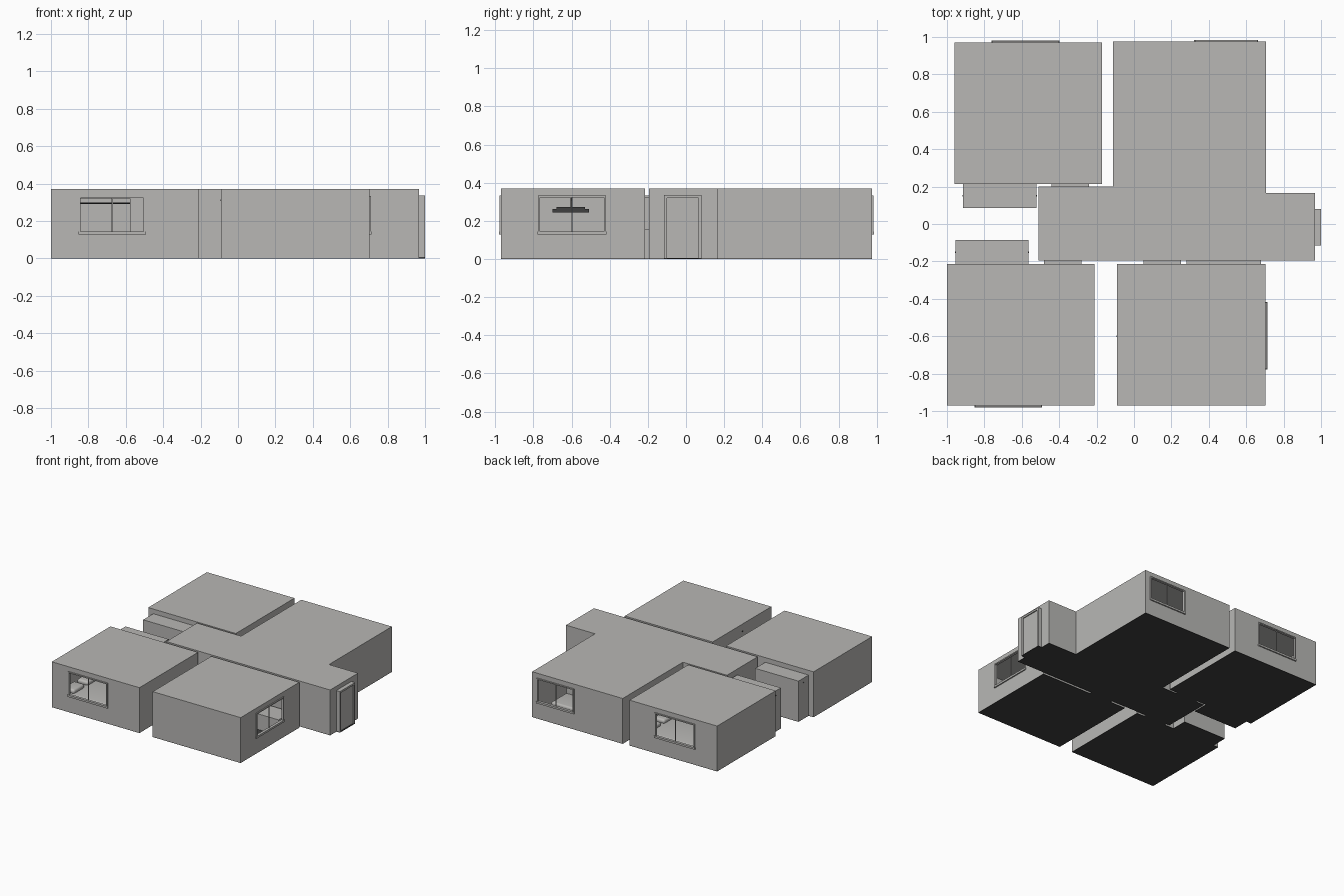
import bpy, bmesh, math
from mathutils import Matrix

if "Cube" in bpy.data.objects:
    bpy.data.objects.remove(bpy.data.objects["Cube"])

H = 0.37      # wall height
FL = 0.003    # floor plate thickness
T = 0.012     # wall thickness


def material(name, rgb):
    m = bpy.data.materials.new(name)
    m.diffuse_color = (*rgb, 1)
    m.use_nodes = True
    m.node_tree.nodes["Principled BSDF"].inputs["Base Color"].default_value = m.diffuse_color
    return m


WALL = material("warm grey", (0.48, 0.475, 0.46))
DARK = material("near black", (0.05, 0.05, 0.05))


def add_object(name, bm, mat):
    bmesh.ops.recalc_face_normals(bm, faces=bm.faces)
    me = bpy.data.meshes.new(name)
    bm.to_mesh(me)
    bm.free()
    me.materials.append(mat)
    ob = bpy.data.objects.new(name, me)
    bpy.context.collection.objects.link(ob)
    return ob


def prism(name, outline, z0, z1, mat=WALL):
    bm = bmesh.new()
    face = bm.faces.new([bm.verts.new((x, y, z0)) for x, y in outline])
    top = bmesh.ops.extrude_face_region(bm, geom=[face])["geom"]
    verts = [v for v in top if isinstance(v, bmesh.types.BMVert)]
    bmesh.ops.translate(bm, verts=verts, vec=(0, 0, z1 - z0))
    if not any(len(f.verts) == len(outline) and all(abs(v.co.z - z0) < 1e-6 for v in f.verts) for f in bm.faces):
        bmesh.ops.holes_fill(bm, edges=[e for e in bm.edges if e.is_boundary])
    return add_object(name, bm, mat)


def rect(x0, x1, y0, y1):
    return [(x0, y0), (x1, y0), (x1, y1), (x0, y1)]


def box(name, x0, x1, y0, y1, z0, z1, mat=WALL, bevel=0):
    ob = prism(name, rect(x0, x1, y0, y1), z0, z1, mat)
    if bevel:
        mod = ob.modifiers.new("soft edges", 'BEVEL')
        mod.width, mod.segments = bevel, 5
        for p in ob.data.polygons:
            p.use_smooth = True
    return ob


def rod(name, x0, x1, y, z, r, mat=DARK):
    bm = bmesh.new()
    rot = Matrix.Translation(((x0 + x1) / 2, y, z)) @ Matrix.Rotation(math.pi / 2, 4, 'Y')
    bmesh.ops.create_cone(bm, cap_ends=True, segments=10, radius1=r, radius2=r,
                          depth=x1 - x0, matrix=rot)
    return add_object(name, bm, mat)


def cut(ob, cutter):
    cutter.hide_render = True
    cutter.hide_viewport = False
    cutter.display_type = 'WIRE'
    mod = ob.modifiers.new("opening", 'BOOLEAN')
    mod.operation, mod.solver, mod.object = 'DIFFERENCE', 'EXACT', cutter


def room(name, outline, inner, height=H):
    """Hollow room with a roof, standing on a dark floor plate."""
    prism(name + "_floor", outline, 0, FL, DARK)
    shell = prism(name + "_walls", outline, FL, height)
    cut(shell, prism(name + "_hollow_cutter", inner, -0.1, height - T))
    return shell


def window(name, shell, along, a0, a1, plane, out, z0=0.132, z1=0.332):
    """Framed two-pane window; along is the wall direction, out its outward sign."""
    def part(label, b0, b1, d0, d1, c0, c1):
        p0, p1 = sorted((plane + out * d0, plane + out * d1))
        args = (b0, b1, p0, p1) if along == 'x' else (p0, p1, b0, b1)
        return box(name + label, *args, c0, c1)
    cut(shell, part("_cutter", a0 + 0.006, a1 - 0.006, -0.05, 0.05, z0 + 0.01, z1 - 0.006))
    w, m = 0.009, (a0 + a1) / 2
    part("_frame_left", a0, a0 + w, -T, 0.008, z0, z1)
    part("_frame_right", a1 - w, a1, -T, 0.008, z0, z1)
    part("_frame_top", a0, a1, -T, 0.008, z1 - w, z1)
    part("_sill", a0 - 0.003, a1 + 0.003, -T, 0.01, z0 - 0.004, z0 + 0.012)
    part("_mullion", m - 0.003, m + 0.003, -0.008, -0.002, z0, z1)


def bed(name, x0, x1, y0, y1, pillow_x):
    box(name + "_base", x0, x1, y0, y1, FL, 0.05)
    box(name + "_quilt", x0, x1, y0, y1, 0.045, 0.12, bevel=0.03)
    for i in (0.27, 0.73):
        yc = y0 + (y1 - y0) * i
        box(name + "_pillow", pillow_x - 0.05, pillow_x + 0.05, yc - 0.07, yc + 0.07,
            0.11, 0.15, bevel=0.018)


# The two bedrooms with their windows
nw = room("back_bedroom", rect(-0.96, -0.17, 0.215, 0.97),
          rect(-0.96 + T, -0.17 - T, 0.215 + T, 0.97 - T))
window("back_bedroom_window", nw, 'x', -0.76, -0.40, 0.97, 1)
sw = room("front_bedroom", rect(-1, -0.21, -0.97, -0.215),
          rect(-1 + T, -0.21 - T, -0.97 + T, -0.215 - T))
window("front_bedroom_window", sw, 'x', -0.85, -0.495, -0.97, -1)

# Lower closets, open to the bedrooms
for name, shell, x0, x1, s in (("back_closet", nw, -0.915, -0.522, 1),
                               ("front_closet", sw, -0.955, -0.565, -1)):
    y0, y1 = sorted((s * 0.085, s * 0.215))
    i0, i1 = sorted((s * 0.097, s * 0.25))
    closet = room(name, rect(x0, x1, y0, y1), rect(x0 + T, x1 - T, i0, i1), 0.332)
    cut(shell, box(name + "_opening_cutter", x0 + T, x1 - T, i0, i1, -0.1, 0.32))
    rod(name + "_rail", x0 - 0.003, x1 + 0.003, s * 0.15, 0.295, 0.004)

# Room in the front right corner
se = room("side_room", rect(-0.09, 0.703, -0.97, -0.215),
          rect(-0.09 + T, 0.703 - T, -0.97 + T, -0.215 - T))
window("side_room_window", se, 'y', -0.775, -0.42, 0.703, 1)

# Living room joined to the hallway
t = T
hall = room("living_room",
            [(-0.51, -0.195), (0.967, -0.195), (0.967, 0.165), (0.705, 0.165),
             (0.705, 0.975), (-0.112, 0.975), (-0.112, 0.2), (-0.51, 0.2)],
            [(-0.51 + t, -0.195 + t), (0.967 - t, -0.195 + t), (0.967 - t, 0.165 - t),
             (0.705 - t, 0.165 - t), (0.705 - t, 0.975 - t), (-0.112 + t, 0.975 - t),
             (-0.112 + t, 0.2 - t), (-0.51 + t, 0.2 - t)])
window("living_room_window", hall, 'x', 0.325, 0.66, 0.975, 1)

# Short doorway links between the rooms, and the serving hatch
for x0, x1, y0, y1 in ((-0.44, -0.24, 0.2, 0.215), (-0.48, -0.28, -0.215, -0.195),
                       (0.05, 0.25, -0.215, -0.195)):
    box("doorway_floor", x0, x1, y0, y1, 0, FL, DARK)
    box("doorway_link", x0, x1, y0, y1, FL, 0.332)
box("serving_hatch", 0.28, 0.68, -0.215, -0.195, 0.155, 0.325)

# Front door in its projecting frame
box("door_threshold", 0.967, 1, -0.115, 0.08, 0, 0.006, DARK)
box("door_jamb_left", 0.967, 1, -0.115, -0.1, 0.006, 0.335)
box("door_jamb_right", 0.967, 1, 0.065, 0.08, 0.006, 0.335)
box("door_head", 0.967, 1, -0.1, 0.065, 0.32, 0.335)
box("door_leaf", 0.967, 0.992, -0.1, 0.065, 0.006, 0.32)

# Furniture seen through the windows
bed("front_bed", -0.97, -0.42, -0.93, -0.55, -0.9)
bed("back_bed", -0.75, -0.2, 0.55, 0.93, -0.26)
box("sofa_seat", 0.2, 0.66, 0.6, 0.8, FL, 0.07, bevel=0.015)
box("sofa_back", 0.2, 0.66, 0.54, 0.61, FL, 0.125, bevel=0.015)
box("counter", 0.3, 0.66, -0.42, -0.25, FL, 0.13)
box("low_cabinet", 0.0, 0.3, -0.93, -0.75, FL, 0.12)

# Hanging rail with dark hangers
rod("hanger_rail", -0.093, 0.3, -0.6, 0.31, 0.005)
for i in range(7):
    x = i * 0.045
    box("hanger_bar", x, x + 0.008, -0.7, -0.51, 0.245, 0.262, DARK)
    box("hanger_shoulder", x, x + 0.008, -0.68, -0.53, 0.262, 0.272, DARK)
    box("hanger_hook", x, x + 0.008, -0.605, -0.597, 0.272, 0.32, DARK)
